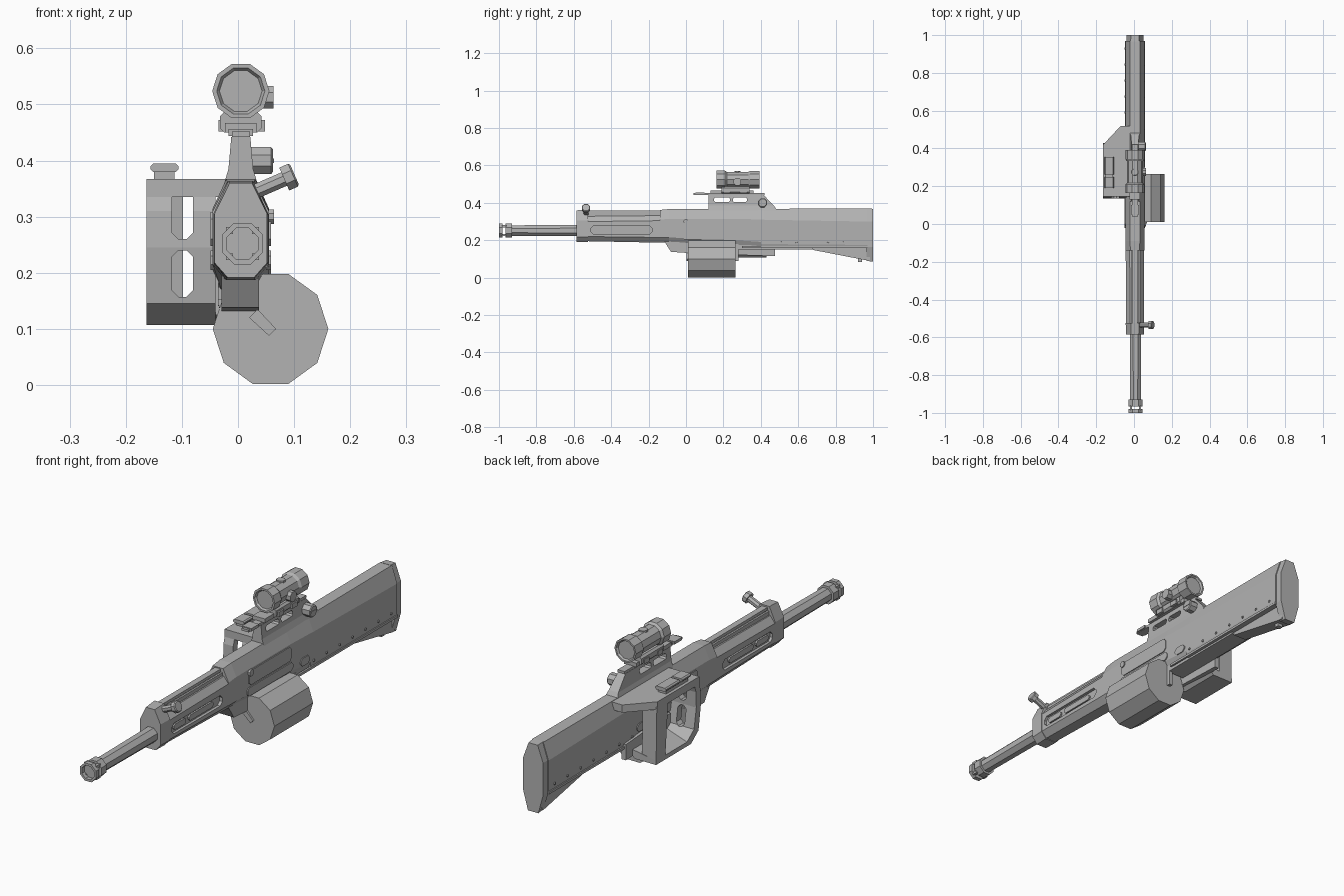
import bpy, bmesh, math
from mathutils import Vector

if "Cube" in bpy.data.objects:
    bpy.data.objects.remove(bpy.data.objects["Cube"])

CX = 0.005  # centre line of the long parts
metal = bpy.data.materials.new("grey metal")
metal.diffuse_color = (0.45, 0.45, 0.45, 1)
metal.use_nodes = True
metal.node_tree.nodes["Principled BSDF"].inputs["Base Color"].default_value = metal.diffuse_color


def loft(name, rings):
    """Join rings of equal point count and cap both ends."""
    bm = bmesh.new()
    vs = [[bm.verts.new(p) for p in r] for r in rings]
    n = len(rings[0])
    for a, b in zip(vs, vs[1:]):
        for i in range(n):
            j = (i + 1) % n
            bm.faces.new((a[i], a[j], b[j], b[i]))
    bm.faces.new(vs[0])
    bm.faces.new(vs[-1])
    bmesh.ops.recalc_face_normals(bm, faces=bm.faces)
    me = bpy.data.meshes.new(name)
    bm.to_mesh(me)
    bm.free()
    me.materials.append(metal)
    ob = bpy.data.objects.new(name, me)
    bpy.context.collection.objects.link(ob)
    return ob


def prism(name, pts, axis, a, b):
    put = {"x": lambda p, t: (t, p[0], p[1]),
           "y": lambda p, t: (p[0], t, p[1]),
           "z": lambda p, t: (p[0], p[1], t)}[axis]
    return loft(name, [[put(p, t) for p in pts] for t in (a, b)])


def box(name, x0, x1, y0, y1, z0, z1):
    return prism(name, [(x0, y0), (x1, y0), (x1, y1), (x0, y1)], "z", z0, z1)


def lathe(name, start, direction, steps, n, turn=0.0):
    """Rings given as (distance, radius) along a direction."""
    d = Vector(direction).normalized()
    u = (Vector((1, 0, 0)) if abs(d.x) < 0.5 else Vector((0, 1, 0)))
    u = (u - d * u.dot(d)).normalized()
    v = d.cross(u)
    ang = [turn + 2 * math.pi * i / n for i in range(n)]
    return loft(name, [[Vector(start) + d * t + (u * math.cos(a) + v * math.sin(a)) * r
                        for a in ang] for t, r in steps])


def slot(a0, a1, b0, b1, c):
    """Rectangle with cut corners."""
    return [(a0 + c, b0), (a1 - c, b0), (a1, b0 + c), (a1, b1 - c),
            (a1 - c, b1), (a0 + c, b1), (a0, b1 - c), (a0, b0 + c)]


def cut(ob, cutter):
    cutter.hide_render = True
    m = ob.modifiers.new("cut", "BOOLEAN")
    m.object, m.operation, m.solver = cutter, "DIFFERENCE", "EXACT"
    bpy.context.view_layer.objects.active = ob
    bpy.ops.object.modifier_apply(modifier="cut")
    bpy.data.objects.remove(cutter)


def shell(name, stations):
    """Eight-sided housing: y, bottom, low side, high side, top, three half widths."""
    rings = []
    for y, zb, z1, z2, zt, wb, w, wt in stations:
        half = [(wb, zb), (w, z1), (w, z2), (wt, zt)]
        ring = half + [(-x, z) for x, z in reversed(half)]
        rings.append([(CX + x, y, z) for x, z in ring])
    return loft(name, rings)


# barrel and slotted muzzle with recessed bore
E = math.pi / 8
lathe("barrel", (CX + .003, -.95, .252), (0, 1, 0), [(0, .03), (.4, .033)], 8, E)
lathe("muzzle_ring", (CX + .003, -.95, .252), (0, -1, 0),
      [(-.02, .034), (-.02, .04), (.015, .04), (.015, .03), (-.015, .03)], 8, E)
lathe("muzzle_tip", (CX + .003, -.985, .252), (0, -1, 0),
      [(-.005, .03), (-.005, .04), (.015, .04), (.015, .03), (-.003, .03)], 8, E)
for i in range(4):
    a = math.pi / 4 + i * math.pi / 2
    x, z = CX + .003 + .033 * math.cos(a), .252 + .033 * math.sin(a)
    box("muzzle_bar", x - .006, x + .006, -.985, -.96, z - .006, z + .006)

# handguard with side slots, front cap, top rails
guard = shell("handguard", [(-.53, .195, .22, .3, .328, .024, .047, .026),
                            (-.13, .187, .215, .305, .332, .026, .049, .028)])
for s in (-1, 1):
    a, b = sorted((CX + s * .036, CX + s * .07))
    cut(guard, prism("cutter", slot(-.51, -.18, .233, .277, .014), "x", a, b))
    for y0, y1 in ((-.49, -.41), (-.39, -.23)):
        a, b = sorted((CX + s * .03, CX + s * .043))
        prism("slot_insert", slot(y0, y1, .243, .267, .008), "x", a, b)
    box("guide_rail", CX + s * .017 - .004, CX + s * .017 + .004, -.53, -.12, .325, .345)
shell("front_cap", [(-.585, .192, .218, .305, .36, .024, .047, .02),
                    (-.525, .192, .218, .305, .364, .026, .049, .022)])
box("top_rail", CX - .013, CX + .013, -.53, -.09, .346, .358)

# charging handle
lathe("charging_handle", (.02, -.535, .34), (.92, 0, .4),
      [(0, .014), (.068, .014), (.068, .024), (.085, .024), (.088, .02)], 8, E)

# receiver and magazine housing
shell("receiver", [(-.14, .187, .215, .31, .362, .026, .05, .024),
                   (-.09, .19, .215, .315, .367, .03, .05, .026),
                   (.27, .17, .2, .315, .367, .035, .05, .026),
                   (.42, .166, .19, .31, .368, .04, .05, .026)])
prism("magazine_housing", [(-.12, .2), (-.08, .138), (.01, .132), (.03, .21)],
      "x", CX - .034, CX + .032)
for s in (-1, 1):
    a, b = sorted((CX + s * .04, CX + s * .054))
    prism("side_panel", slot(-.01, .27, .248, .308, .012), "x", a, b)
    prism("lower_panel", slot(-.02, .28, .205, .24, .01), "x", a, b)
    prism("rear_catch", slot(.33, .39, .195, .228, .012), "x", a, b)
lathe("side_pin", (CX + .045, .0, .30), (1, 0, 0), [(0, .014), (.014, .014)], 8, E)

# drum magazine
lathe("drum_magazine", (.058, .01, .1), (0, 1, 0), [(0, .103), (.255, .103)], 10)
box("drum_neck", -.025, .04, .03, .25, .15, .22)
prism("drum_latch", [(.02, .12), (.035, .135), (.068, .1), (.055, .088)], "y", .002, .012)
box("drum_clip", .03, .045, .255, .28, .09, .18)

# stock, butt plate, lower wedge, rivets
shell("stock", [(.4, .16, .18, .31, .368, .045, .05, .026),
                (.97, .16, .175, .3, .37, .045, .05, .026)])
shell("butt_plate", [(.965, .09, .165, .3, .371, .024, .046, .023),
                     (1.0, .085, .165, .3, .368, .024, .046, .021)])
prism("stock_wedge", [(.67, .165), (.68, .148), (.97, .092), (.985, .092), (.985, .17)],
      "x", CX - .03, CX + .03)
box("wedge_stud", CX - .012, CX + .012, .92, .94, .085, .11)
box("stock_underside", CX - .04, CX + .04, .27, .68, .152, .175)
for s in (-1, 1):
    a, b = sorted((CX + s * .045, CX + s * .053))
    box("stock_strip", a, b, .3, .97, .16, .17)
    for i in range(7):
        lathe("rivet", (CX + s * .046, .42 + i * .085, .19), (s, 0, 0),
              [(0, .006), (.008, .005)], 6)

# sight riser with see-through windows
riser = loft("sight_riser", [
    [(CX - w, y0, z), (CX + w, y0, z), (CX + w, y1, z), (CX - w, y1, z)]
    for z, w, y0, y1 in ((.355, .031, .12, .49), (.385, .022, .12, .47), (.442, .017, .12, .415))])
for y0, y1 in ((.15, .235), (.25, .325)):
    cut(riser, prism("cutter", slot(y0, y1, .404, .428, .006), "x", -.1, .1))
lathe("riser_knob", (CX + .012, .41, .4), (1, 0, 0), [(0, .026), (.042, .026), (.045, .022)], 8, E)
box("knob_bar", .058, .064, .39, .43, .396, .404)

# sight base rail and clamps
box("base_rail", CX - .016, CX + .016, .04, .42, .442, .452)
box("rail_nose", CX - .022, CX + .022, .05, .1, .444, .456)
prism("mount", slot(CX - .037, CX + .037, .45, .487, .008), "y", .19, .34)
box("mount_foot", CX - .028, CX + .028, .13, .36, .45, .467)
for y in (.2, .29):
    box("mount_clamp", -.035, .048, y, y + .035, .452, .472)
box("mount_neck", CX - .02, CX + .02, .2, .35, .48, .505)

# scope tube with recessed lenses at both ends
lathe("scope", (CX, .163, .524), (0, 1, 0),
      [(.008, .038), (0, .043), (0, .051), (.045, .051), (.055, .043), (.17, .043),
       (.18, .05), (.23, .05), (.23, .043), (.222, .038)], 10)
lathe("scope_side_dial", (CX + .03, .275, .513), (1, 0, 0), [(0, .022), (.028, .022)], 8, E)
lathe("scope_top_dial", (CX, .275, .55), (0, 0, 1), [(0, .02), (.02, .018)], 8, E)

# side grip frame: slotted front leg
leg = prism("grip_front_leg", [(.155, .367), (.137, .31), (.135, .245), (.15, .145), (.2, .107),
                               (.25, .107), (.18, .16), (.165, .245), (.167, .31), (.185, .367)],
            "x", -.163, -.04)
for z0, z1 in ((.157, .24), (.26, .347)):
    cut(leg, prism("cutter", slot(-.118, -.08, z0, z1, .012), "y", .1, .22))

# frame bottom, top slab, inner wall and rear grip post
prism("grip_floor", [(-.163, .107), (-.065, .107), (-.042, .13), (-.042, .145), (-.163, .125)],
      "y", .2, .43)
prism("grip_roof", [(-.163, .145), (-.163, .42), (-.07, .52), (0, .52), (0, .145)],
      "z", .335, .367)
prism("grip_inner_wall", [(.18, .125), (.475, .115), (.475, .18), (.18, .2)], "x", -.055, -.035)
prism("grip_rear_post", [(.37, .107), (.43, .107), (.425, .345), (.35, .345)], "x", -.163, -.098)

# catch on top of the grip frame
box("catch_neck", -.15, -.113, .2, .345, .365, .385)
for y0, y1 in ((.19, .25), (.262, .355)):
    prism("catch_cap", slot(-.156, -.106, .38, .395, .005), "y", y0, y1)
